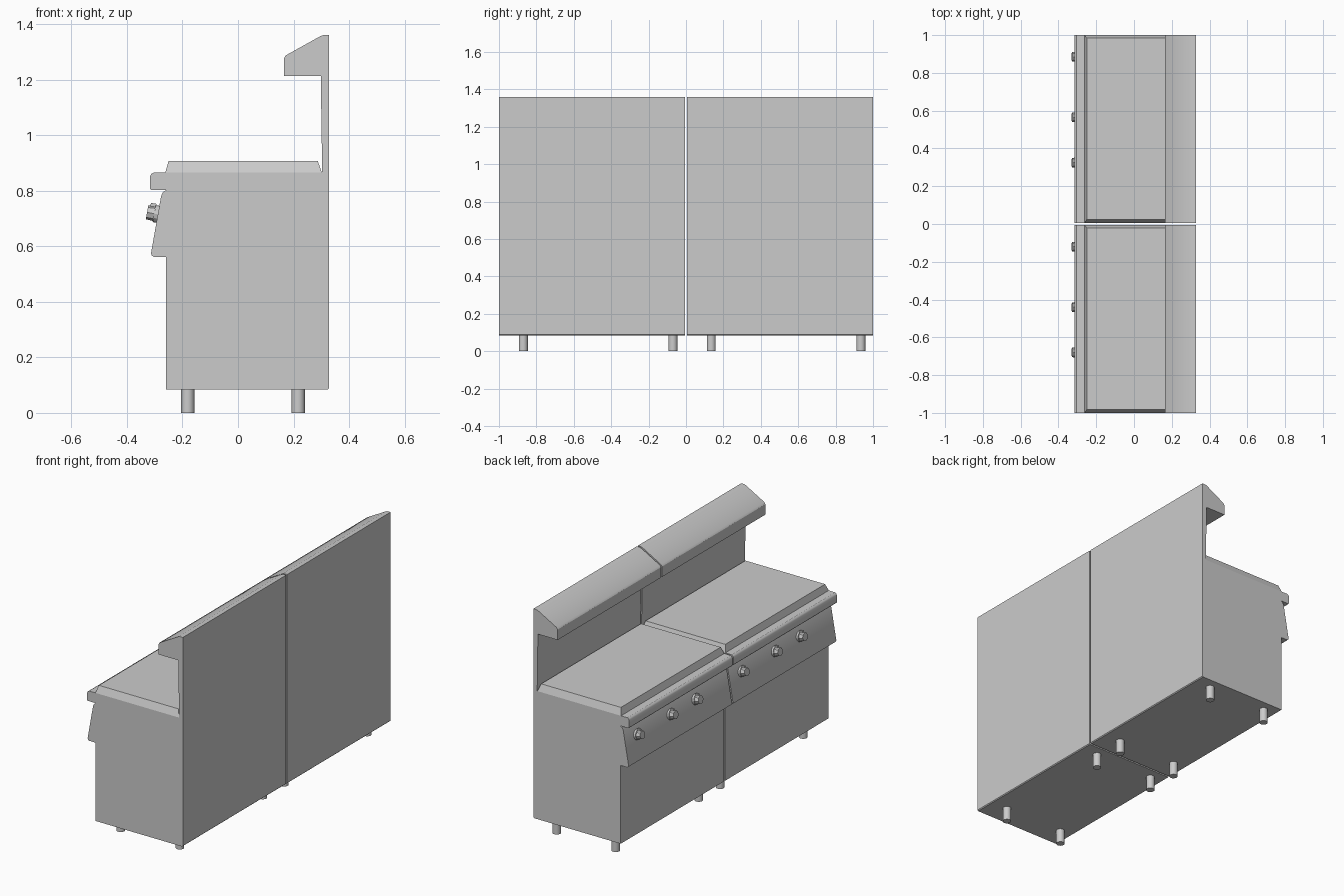
import bpy, bmesh, math
from mathutils import Matrix, Vector

if "Cube" in bpy.data.objects:
    bpy.data.objects.remove(bpy.data.objects["Cube"])

WIDTH = 0.995


def make_object(name, bm, smooth=False):
    bmesh.ops.recalc_face_normals(bm, faces=bm.faces)
    me = bpy.data.meshes.new(name)
    bm.to_mesh(me)
    bm.free()
    ob = bpy.data.objects.new(name, me)
    bpy.context.collection.objects.link(ob)
    if smooth:
        bpy.context.view_layer.objects.active = ob
        ob.select_set(True)
        bpy.ops.object.shade_smooth_by_angle(angle=math.radians(32))
        ob.select_set(False)
    return ob


def extrude_profile(name, pts, y0, smooth=False):
    """Extrude an (x, z) outline along y over one unit's width."""
    bm = bmesh.new()
    face = bm.faces.new([bm.verts.new((x, y0, z)) for x, z in pts])
    ext = bmesh.ops.extrude_face_region(bm, geom=[face])
    verts = [v for v in ext["geom"] if isinstance(v, bmesh.types.BMVert)]
    bmesh.ops.translate(bm, verts=verts, vec=(0, WIDTH, 0))
    return make_object(name, bm, smooth)


def add_cone(bm, r1, r2, z0, z1, sides):
    bmesh.ops.create_cone(bm, cap_ends=True, segments=sides, radius1=r1, radius2=r2,
                          depth=z1 - z0, matrix=Matrix.Translation((0, 0, (z0 + z1) / 2)))


def hotplate(name, y0):
    # raised cooking plate with sloping edges
    bm = bmesh.new()
    lo = [(-0.262, y0), (0.302, y0), (0.302, y0 + WIDTH), (-0.262, y0 + WIDTH)]
    hi = [(-0.25, y0 + 0.018), (0.287, y0 + 0.018),
          (0.287, y0 + WIDTH - 0.016), (-0.25, y0 + WIDTH - 0.016)]
    a = [bm.verts.new((x, y, 0.865)) for x, y in lo]
    b = [bm.verts.new((x, y, 0.907)) for x, y in hi]
    bm.faces.new(a)
    bm.faces.new(b)
    for i in range(4):
        j = (i + 1) % 4
        bm.faces.new((a[i], a[j], b[j], b[i]))
    make_object(name, bm)


def knob(name, y):
    # flange, tapered grip and pointer tab, square to the sloping panel
    bm = bmesh.new()
    add_cone(bm, 0.031, 0.031, -0.004, 0.014, 12)
    add_cone(bm, 0.027, 0.025, 0.014, 0.04, 8)
    bmesh.ops.create_cube(bm, size=1, matrix=Matrix.Translation((0, 0.027, 0.022))
                          @ Matrix.Diagonal((0.012, 0.018, 0.02, 1)))
    out = Vector((-0.985, 0, 0.174)).normalized()
    up = Vector((0.174, 0, 0.985)).normalized()
    side = up.cross(out)
    rot = Matrix((side, up, out)).transposed().to_4x4()
    bm.transform(Matrix.Translation((-0.288, y, 0.715)) @ rot)
    make_object(name, bm)


def foot(name, x, y):
    bm = bmesh.new()
    add_cone(bm, 0.024, 0.024, 0, 0.088, 16)
    bm.transform(Matrix.Translation((x, y, 0)))
    make_object(name, bm, True)


cabinet = [(-0.26, 0.085), (0.323, 0.085), (0.328, 0.09), (0.328, 0.865), (-0.26, 0.865)]
rail = [(-0.26, 0.803), (-0.313, 0.803), (-0.316, 0.807), (-0.316, 0.852),
        (-0.312, 0.86), (-0.304, 0.865), (-0.26, 0.865)]
panel = [(-0.26, 0.562), (-0.304, 0.562), (-0.311, 0.567), (-0.313, 0.576),
         (-0.277, 0.78), (-0.27, 0.795), (-0.26, 0.801)]
splashback = [(0.303, 0.865), (0.328, 0.865), (0.328, 1.36), (0.308, 1.36), (0.298, 1.357),
              (0.172, 1.287), (0.165, 1.276), (0.165, 1.213), (0.298, 1.213)]

for side, y0 in (("right", -1.0), ("left", 0.005)):
    extrude_profile(f"cabinet_{side}", cabinet, y0)
    extrude_profile(f"front_rail_{side}", rail, y0, True)
    extrude_profile(f"control_panel_{side}", panel, y0, True)
    extrude_profile(f"splashback_shelf_{side}", splashback, y0, True)
    hotplate(f"hotplate_{side}", y0)
    for i, dy in enumerate((0.32, 0.56, 0.88)):
        knob(f"knob_{side}_{i + 1}", y0 + dy)
    for i, dy in enumerate((0.13, 0.93)):
        foot(f"front_foot_{side}_{i + 1}", -0.181, y0 + dy)
        foot(f"rear_foot_{side}_{i + 1}", 0.217, y0 + dy)
